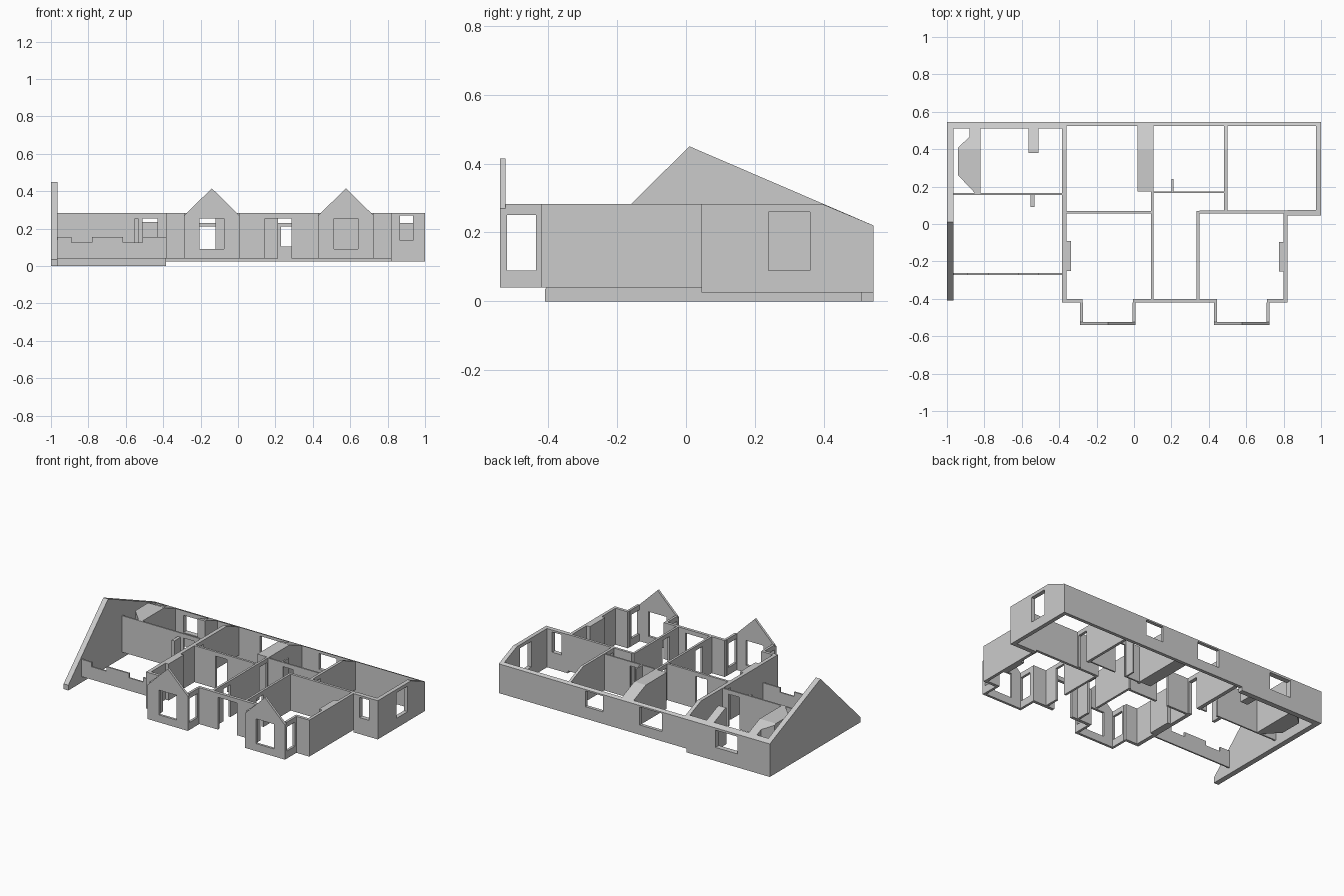
import bpy, bmesh
from mathutils import Vector

if "Cube" in bpy.data.objects:
    bpy.data.objects.remove(bpy.data.objects["Cube"])

TOP = 0.283          # wall plate height
FLOOR, LOW = 0.04, 0.025


def finish(name, bm):
    bmesh.ops.recalc_face_normals(bm, faces=bm.faces)
    me = bpy.data.meshes.new(name)
    bm.to_mesh(me)
    bm.free()
    ob = bpy.data.objects.new(name, me)
    bpy.context.collection.objects.link(ob)
    return ob


def add_prism(bm, pts, axis, a, b):
    """Extrude a 2D profile along an axis from a to b."""
    def put(p, d):
        return {'x': (d, p[0], p[1]), 'y': (p[0], d, p[1]), 'z': (p[0], p[1], d)}[axis]
    f = bm.faces.new([bm.verts.new(put(p, a)) for p in pts])
    ext = bmesh.ops.extrude_face_region(bm, geom=[f])
    move = Vector(put((0, 0), b - a))
    bmesh.ops.translate(bm, vec=move, verts=[v for v in ext['geom'] if isinstance(v, bmesh.types.BMVert)])


def rect(a0, a1, b0, b1):
    return [(a0, b0), (a1, b0), (a1, b1), (a0, b1)]


def build(name, pts, axis, a, b, holes=(), slope=True):
    """Solid from a profile, trimmed by the rear roof slope, with rectangular openings.
    Holes are (start, end, z0, z1) along the wall."""
    bm = bmesh.new()
    add_prism(bm, pts, axis, a, b)
    if slope:
        bmesh.ops.bisect_plane(bm, geom=bm.verts[:] + bm.edges[:] + bm.faces[:],
                               plane_co=(0, 0.395, TOP), plane_no=(0, 0.42, 1), clear_outer=True)
        rim = [e for e in bm.edges if e.is_boundary]
        if rim:
            bmesh.ops.holes_fill(bm, edges=rim)
    ob = finish(name, bm)
    if holes:
        cb = bmesh.new()
        for s, e, z0, z1 in holes:
            add_prism(cb, rect(s, e, z0, z1), axis, a - 0.02, b + 0.02)
        cut = finish(name + "_cutter", cb)
        mod = ob.modifiers.new("openings", 'BOOLEAN')
        mod.operation, mod.solver, mod.object = 'DIFFERENCE', 'EXACT', cut
        dg = bpy.context.evaluated_depsgraph_get()
        me = bpy.data.meshes.new_from_object(ob.evaluated_get(dg))
        ob.modifiers.clear()
        ob.data = me
        bpy.data.objects.remove(cut)
    return ob


def wall_x(name, x0, x1, y0, y1, z0=FLOOR, z1=TOP, holes=()):
    """Wall running along x."""
    return build(name, rect(x0, x1, z0, z1), 'y', y0, y1, holes, y1 > 0.4)


def wall_y(name, x0, x1, y0, y1, z0=FLOOR, z1=TOP, holes=()):
    """Wall running along y."""
    return build(name, rect(y0, y1, z0, z1), 'x', x0, x1, holes, y1 > 0.4)


def door(a, b):
    return (a, b, -0.05, 0.255)


# Tall gable wall on the left end
build("end_gable_wall", [(-0.41, 0), (-0.41, 0.035), (0.01, 0.45), (0.545, 0.22), (0.545, 0)],
      'x', -1, -0.965, slope=False)

# Rear walls
wall_x("rear_wall_left", -0.965, -0.385, 0.51, 0.545, 0, TOP, [(-0.76, -0.6, 0.09, 0.205)])
wall_x("rear_wall_main", -0.385, 1, 0.523, 0.545, LOW, TOP,
       [(-0.205, -0.04, 0.09, 0.21), (0.23, 0.36, 0.105, 0.21)])

# Right wing
wall_y("wing_side_wall", 0.973, 1, 0.045, 0.523, LOW, TOP, [(0.24, 0.36, 0.09, 0.26)])
wall_x("wing_front_wall", 0.82, 0.973, 0.045, 0.075, LOW, TOP, [(0.865, 0.935, 0.135, 0.27)])

# Main block side walls
wall_y("main_left_wall", -0.385, -0.36, -0.42, 0.523, FLOOR, TOP, [door(0.08, 0.15)])
wall_y("main_right_wall", 0.8, 0.82, -0.42, 0.055)

# Front wall, broken by the two bays
wall_x("front_wall_left", -0.36, -0.275, -0.42, -0.4)
wall_x("front_wall_entry", -0.005, 0.445, -0.42, -0.4, holes=[door(0.145, 0.285)])
wall_x("front_wall_right", 0.71, 0.8, -0.42, -0.4)

# Gabled bays
for side, cx in (("left", -0.14), ("right", 0.577)):
    h = 0.148
    build(f"bay_front_{side}", [(cx - h, FLOOR), (cx + h, FLOOR), (cx + h, 0.27), (cx, 0.415), (cx - h, 0.27)],
          'y', -0.54, -0.524, [(cx - 0.065, cx + 0.065, 0.09, 0.255)], slope=False)
    for tag, x in (("a", cx - h), ("b", cx + h - 0.016)):
        wall_y(f"bay_side_{side}_{tag}", x, x + 0.016, -0.524, -0.42,
               holes=[(-0.52, -0.436, 0.09, 0.25)])

# Interior partitions
wall_y("hall_wall_left", 0.09, 0.105, -0.4, 0.175, holes=[door(-0.305, -0.23), door(0.078, 0.155)])
wall_y("hall_wall_right", 0.335, 0.35, -0.4, 0.07, holes=[door(-0.305, -0.23)])
wall_x("partition_left", -0.36, 0.09, 0.055, 0.07, holes=[door(-0.205, -0.12)])
wall_x("partition_right", 0.35, 0.82, 0.055, 0.072)
wall_x("rear_partition", 0.105, 0.48, 0.165, 0.175, holes=[door(0.215, 0.29)])
wall_y("rear_cross_wall", 0.482, 0.5, 0.072, 0.523, holes=[door(0.082, 0.155)])
wall_y("rear_stub", 0.2, 0.21, 0.175, 0.24)

# Left lean-to: partition, stub walls and low notched front wall
wall_x("lean_partition", -0.965, -0.385, 0.155, 0.165, holes=[door(-0.51, -0.43)])
wall_y("lean_stub", -0.553, -0.532, 0.09, 0.155, FLOOR, 0.255)
wall_y("lean_pier", -0.565, -0.51, 0.38, 0.51)
hi, lo = 0.155, 0.125
build("low_front_wall",
      [(-0.965, FLOOR), (-0.385, FLOOR), (-0.385, hi), (-0.51, hi), (-0.51, lo), (-0.615, lo),
       (-0.615, hi), (-0.78, hi), (-0.78, lo), (-0.89, lo), (-0.89, hi), (-0.965, hi)],
      'y', -0.272, -0.262, slope=False)

# Chimney masses and breasts
build("angled_chimney", [(-0.82, 0.51), (-0.82, 0.165), (-0.85, 0.165), (-0.94, 0.26),
                         (-0.94, 0.41), (-0.88, 0.465), (-0.88, 0.51)], 'z', FLOOR, TOP)
wall_y("central_chimney", 0.02, 0.105, 0.175, 0.523)
wall_y("breast_left", -0.36, -0.337, -0.25, -0.09)
wall_y("breast_right", 0.776, 0.8, -0.255, -0.095)
